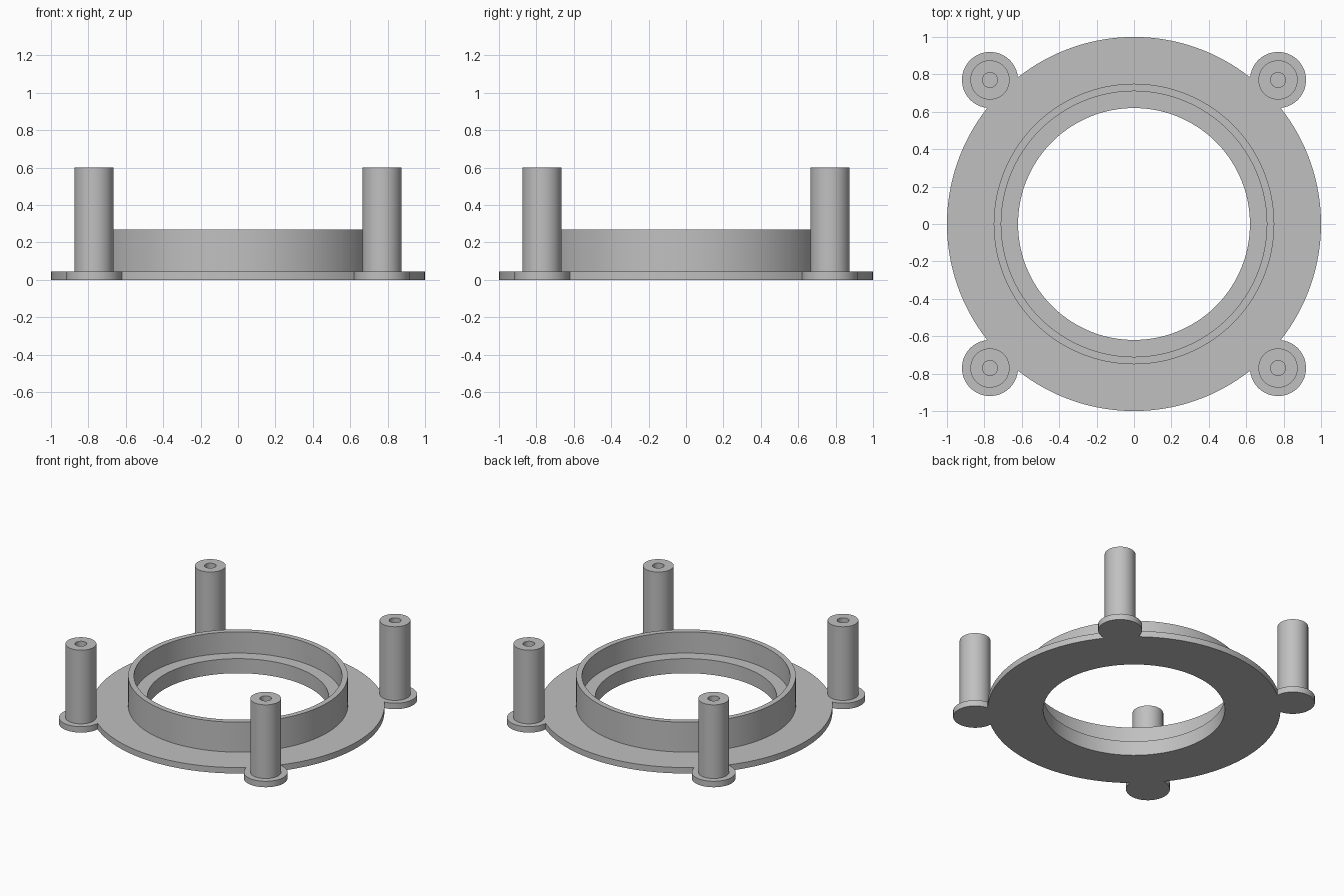
import bpy, bmesh
from math import pi, sin, cos, acos, hypot, radians

cube = bpy.data.objects.get("Cube")
if cube:
    bpy.data.objects.remove(cube)

PLATE_H = 0.045      # base plate thickness
POST = 0.77          # post offset in x and y
LUG_R = 0.15         # round lug under each post
SEG = 128

grey = bpy.data.materials.new("Plain grey")
colour = (0.53, 0.53, 0.53, 1)
grey.diffuse_color = colour
grey.use_nodes = True
grey.node_tree.nodes["Principled BSDF"].inputs["Base Color"].default_value = colour


def ring(bm, points):
    return [bm.verts.new(p) for p in points]


def circle(bm, r, z, n, x=0, y=0):
    return ring(bm, [(x + r * cos(2 * pi * i / n), y + r * sin(2 * pi * i / n), z)
                     for i in range(n)])


def bridge(bm, a, b):
    for i in range(len(a)):
        j = (i + 1) % len(a)
        bm.faces.new((a[i], a[j], b[j], b[i]))


def fill(bm, *loops):
    edges = []
    for loop in loops:
        for a, b in zip(loop, loop[1:] + loop[:1]):
            edges.append(bm.edges.get((a, b)) or bm.edges.new((a, b)))
    bmesh.ops.triangle_fill(bm, use_beauty=True, edges=edges)


def lathe(bm, profile, n, x=0, y=0):
    rings = [circle(bm, r, z, n, x, y) for r, z in profile]
    for a, b in zip(rings, rings[1:]):
        bridge(bm, a, b)
    return rings


def finish(bm, name):
    bmesh.ops.recalc_face_normals(bm, faces=bm.faces)
    mesh = bpy.data.meshes.new(name)
    bm.to_mesh(mesh)
    bm.free()
    mesh.materials.append(grey)
    obj = bpy.data.objects.new(name, mesh)
    bpy.context.collection.objects.link(obj)
    bpy.ops.object.select_all(action='DESELECT')
    obj.select_set(True)
    bpy.context.view_layer.objects.active = obj
    bpy.ops.object.shade_smooth_by_angle(angle=radians(30))


def plate_outline(z):
    """Unit disc with four round lugs, traced as alternating arcs."""
    d = hypot(POST, POST)
    a = acos((1 + d * d - LUG_R ** 2) / (2 * d))
    b = acos((1 - d * d - LUG_R ** 2) / (2 * d * LUG_R))
    points = []
    for q in range(4):
        t = pi / 4 + q * pi / 2
        for i in range(32):
            s = t - b + 2 * b * i / 32
            points.append((d * cos(t) + LUG_R * cos(s), d * sin(t) + LUG_R * sin(s), z))
        for i in range(32):
            s = t + a + (pi / 2 - 2 * a) * i / 32
            points.append((cos(s), sin(s), z))
    return points


# Lugged base plate with its stepped collar, one closed shell
bm = bmesh.new()
low, high = ring(bm, plate_outline(0)), ring(bm, plate_outline(PLATE_H))
bridge(bm, low, high)
collar = lathe(bm, [(0.62, 0), (0.62, 0.11), (0.71, 0.11),
                    (0.71, 0.27), (0.75, 0.27), (0.75, PLATE_H)], SEG)
fill(bm, low, collar[0])
fill(bm, high, collar[-1])
finish(bm, "base_plate_with_collar")

# Four hollow posts with blind holes
for side, sx in (("left", 1), ("right", -1)):
    for end, sy in (("front", -1), ("back", 1)):
        bm = bmesh.new()
        rings = lathe(bm, [(0.105, PLATE_H), (0.105, 0.6), (0.04, 0.6), (0.04, 0.06)],
                      48, sx * POST, sy * POST)
        bm.faces.new(rings[0])
        bm.faces.new(rings[-1])
        finish(bm, f"{end}_{side}_post")
